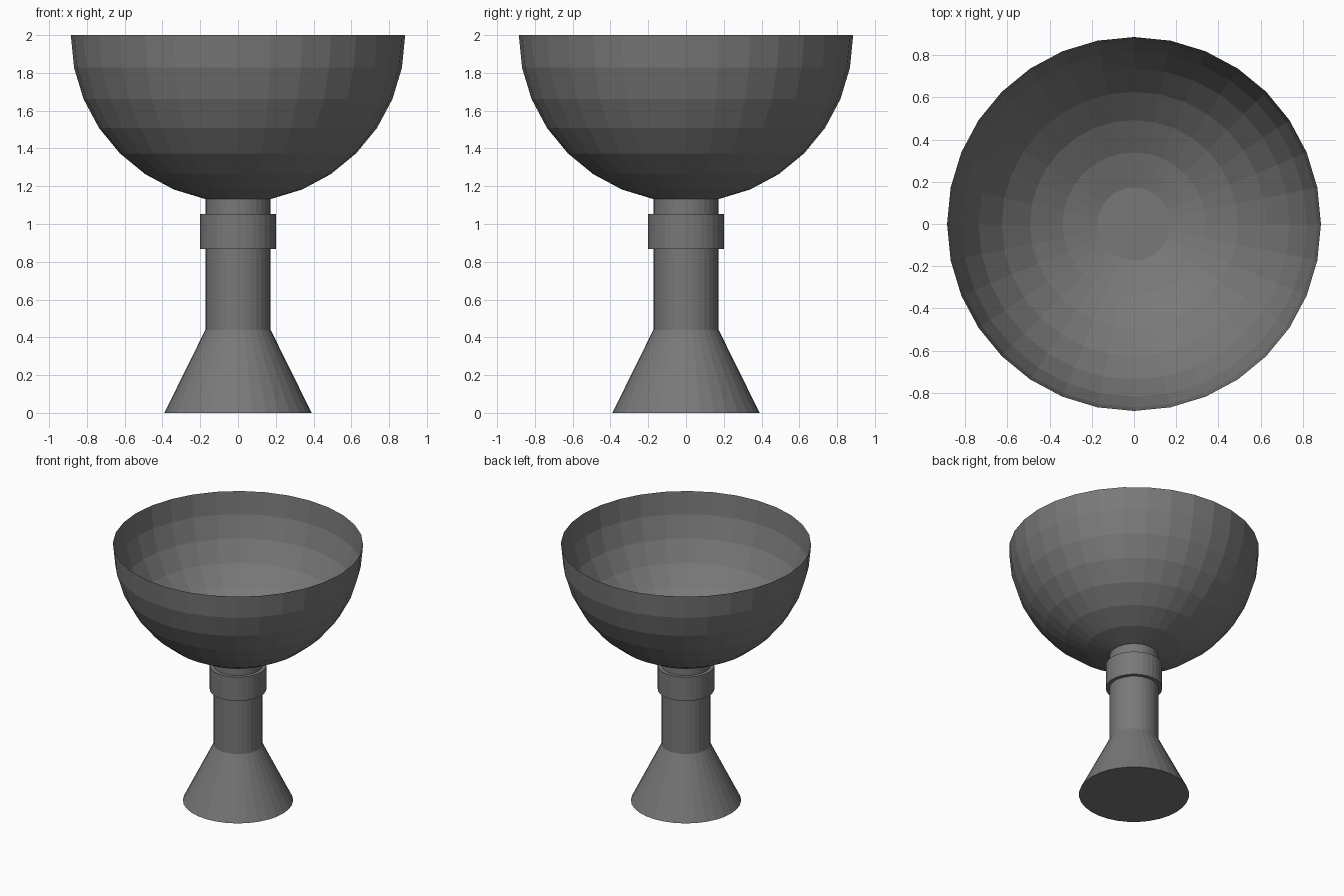
import bpy, bmesh
from math import sin, cos, pi

if "Cube" in bpy.data.objects:
    bpy.data.objects.remove(bpy.data.objects["Cube"])

SEGMENTS = 32
RADIUS = 0.885
STEP = pi / 16
NECK = RADIUS * sin(STEP)
NECK_Z = 2 - RADIUS * cos(STEP)

# Dark grey for the whole model
dark = bpy.data.materials.new("dark_grey")
dark.diffuse_color = (0.19, 0.19, 0.19, 1)
dark.use_nodes = True
dark.node_tree.nodes["Principled BSDF"].inputs["Base Color"].default_value = dark.diffuse_color


def lathe(name, profile):
    """Turn a (radius, z) profile around the z axis and close its bottom."""
    bm = bmesh.new()
    rings = []
    for r, z in profile:
        rings.append([bm.verts.new((r * cos(2 * pi * i / SEGMENTS),
                                    r * sin(2 * pi * i / SEGMENTS), z))
                      for i in range(SEGMENTS)])
    for low, high in zip(rings, rings[1:]):
        for i in range(SEGMENTS):
            j = (i + 1) % SEGMENTS
            bm.faces.new((low[i], low[j], high[j], high[i]))
    bm.faces.new(rings[0][::-1])
    mesh = bpy.data.meshes.new(name)
    bm.to_mesh(mesh)
    bm.free()
    mesh.materials.append(dark)
    obj = bpy.data.objects.new(name, mesh)
    bpy.context.collection.objects.link(obj)
    return obj


# Open, thin half-sphere bowl with a flat floor
lathe("bowl", [(RADIUS * sin(k * STEP), 2 - RADIUS * cos(k * STEP))
               for k in range(1, 9)])

# Stem with flared foot and raised collar
lathe("stem", [(0.39, 0), (NECK, 0.44), (NECK, 0.867), (0.20, 0.867),
               (0.20, 1.052), (NECK, 1.052), (NECK, NECK_Z)])
